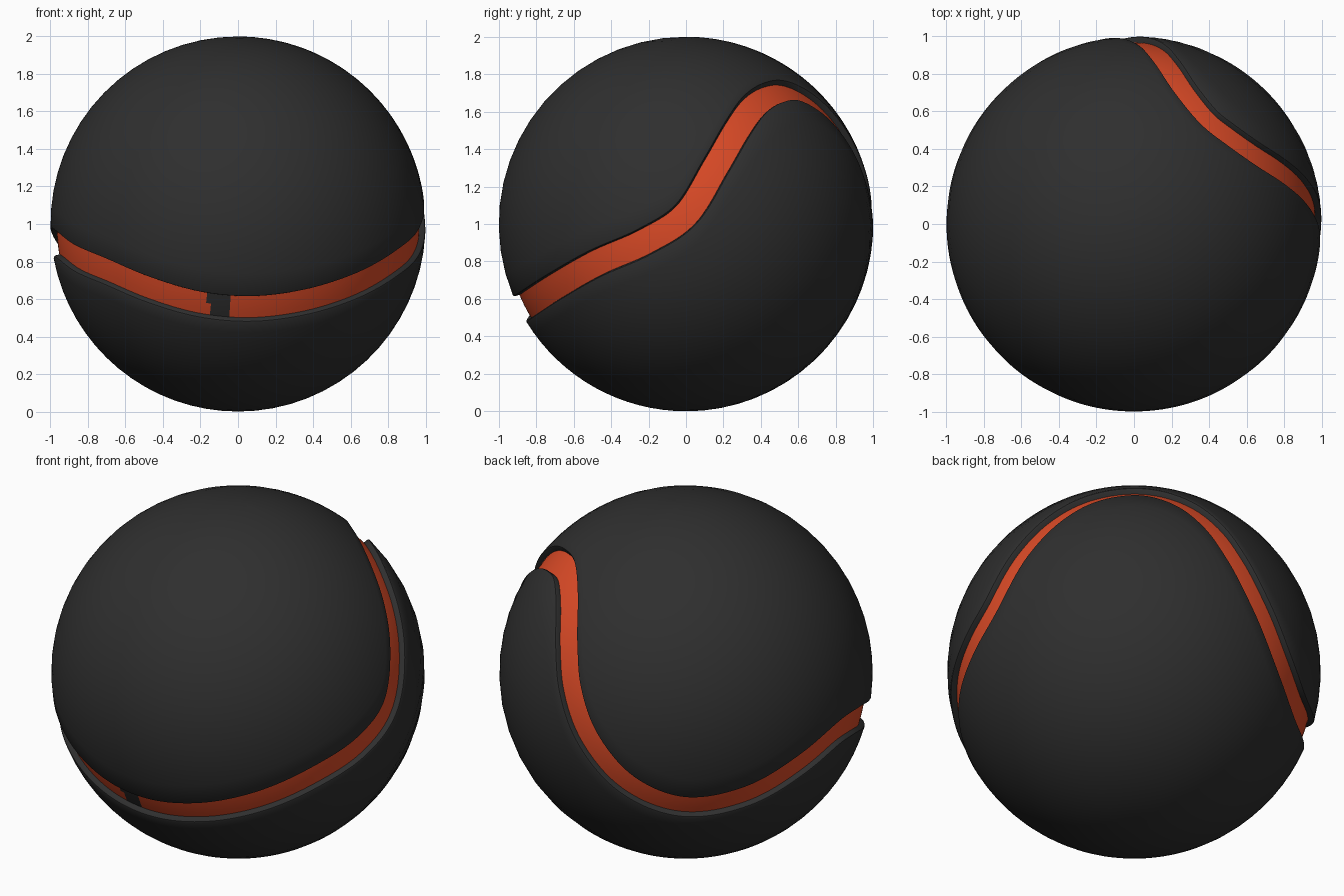
import bpy, bmesh, math
from mathutils import Vector

if "Cube" in bpy.data.objects:
    bpy.data.objects.remove(bpy.data.objects["Cube"])

# Seam path on the ball: (azimuth, latitude) in degrees, closed loop
SEAM = [(0, 3), (10, 18.5), (19, 31), (29, 40), (42, 45), (56, 45.5), (70, 38.5), (79, 26.5),
        (85, 14), (93, 0), (106, -14), (124, -21.5), (145, -19), (164, -11.5),
        (180, -6), (193, -6.5), (207, -10.5), (223, -14.8), (239, -20.5),
        (257, -25.5), (274, -27), (292, -25), (311, -19.8), (330, -12.3), (347, -5.5)]
STEPS = 10
CENTRE = Vector((0, 0, 1))


def material(name, rgb):
    m = bpy.data.materials.new(name)
    m.diffuse_color = (*rgb, 1)
    m.use_nodes = True
    m.node_tree.nodes["Principled BSDF"].inputs["Base Color"].default_value = m.diffuse_color
    return m


charcoal = material("charcoal", (0.028, 0.028, 0.028))
orange = material("orange", (0.72, 0.07, 0.02))


def direction(az, lat):
    a, l = math.radians(az), math.radians(lat)
    return Vector((math.cos(a) * math.cos(l), math.sin(a) * math.cos(l), math.sin(l)))


def smooth_loop(knots):
    """Closed Catmull-Rom loop projected on the unit sphere."""
    out, n = [], len(knots)
    for i in range(n):
        a, b, c, d = (knots[(i + k) % n] for k in (-1, 0, 1, 2))
        for s in range(STEPS):
            t = s / STEPS
            p = (2 * b + (c - a) * t + (2 * a - 5 * b + 4 * c - d) * t * t
                 + (3 * b - a - 3 * c + d) * t ** 3) / 2
            out.append(p.normalized())
    return out


path = smooth_loop([direction(*k) for k in SEAM])
N = len(path)
sides = [path[i].cross(path[(i + 1) % N] - path[i - 1]).normalized() for i in range(N)]


def offset_ring(angle, radius):
    return [(p * math.cos(angle) + s * math.sin(angle)) * radius for p, s in zip(path, sides)]


def cap_rings(edge, pole, count=16):
    """Rings running from a groove edge to a pole."""
    pole = Vector((0, 0, pole))
    rings = []
    for k in range(1, count + 1):
        ring = []
        for e in edge:
            w = e.angle(pole)
            t = k / count
            ring.append((e * math.sin((1 - t) * w) + pole * math.sin(t * w)) / math.sin(w))
        rings.append(ring)
    return rings


def loft(name, rings, mats, rule=None):
    bm = bmesh.new()
    grid = [[bm.verts.new(v + CENTRE) for v in ring] for ring in rings]
    for lo, hi in zip(grid, grid[1:]):
        for i in range(N):
            j = (i + 1) % N
            f = bm.faces.new((lo[i], lo[j], hi[j], hi[i]))
            if rule:
                f.material_index = rule(f.calc_center_median() - CENTRE)
    bmesh.ops.remove_doubles(bm, verts=bm.verts, dist=1e-5)
    me = bpy.data.meshes.new(name)
    bm.to_mesh(me)
    bm.free()
    for m in mats:
        me.materials.append(m)
    ob = bpy.data.objects.new(name, me)
    bpy.context.collection.objects.link(ob)
    bpy.ops.object.select_all(action='DESELECT')
    ob.select_set(True)
    bpy.context.view_layer.objects.active = ob
    bpy.ops.object.shade_smooth_by_angle(angle=math.radians(35))
    return ob


# Groove lip: softened corner, then wall down to the floor
LIP = [(0.082, 1.0), (0.076, 0.997), (0.072, 0.989), (0.070, 0.955)]

# Lower and upper shells
lower_lip = [offset_ring(-a, r) for a, r in LIP]
loft("lower_shell", cap_rings(lower_lip[0], -1)[::-1] + lower_lip, [charcoal])
upper_lip = [offset_ring(a, r) for a, r in LIP]
loft("upper_shell", upper_lip[::-1] + cap_rings(upper_lip[0], 1), [charcoal])


# Orange groove floor with a short dark break at the front
def floor_rule(c):
    az = math.degrees(math.atan2(c.y, c.x)) % 360
    return 1 if 259.5 < az < 267.5 else 0


loft("groove_floor", [offset_ring(a, 0.967) for a in (-0.072, -0.036, 0, 0.036, 0.072)],
     [orange, charcoal], floor_rule)
